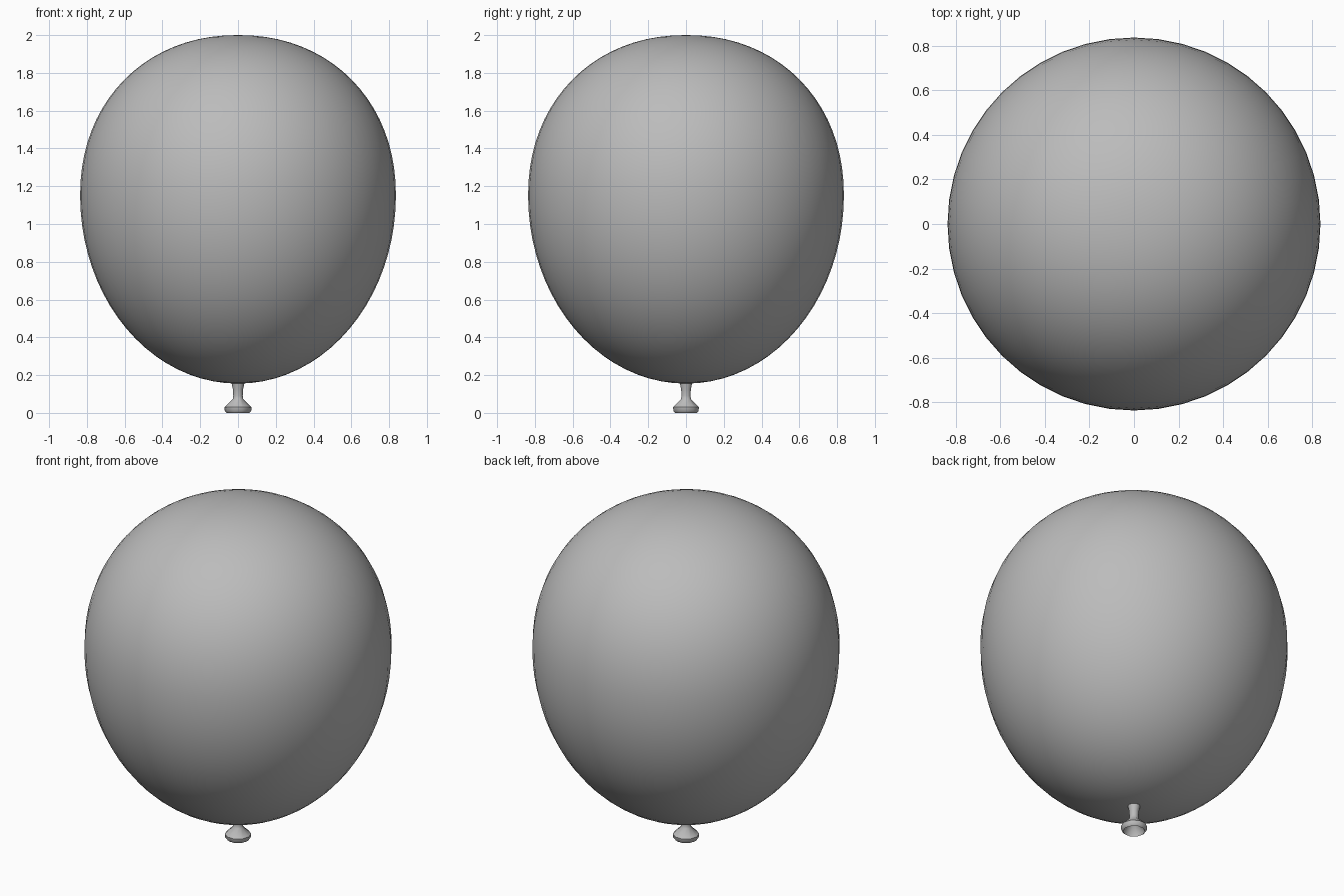
import bpy, bmesh, math

if "Cube" in bpy.data.objects:
    bpy.data.objects.remove(bpy.data.objects["Cube"], do_unlink=True)


def make_material(name, rgb):
    mat = bpy.data.materials.new(name)
    mat.use_nodes = True
    colour = (*rgb, 1.0)
    mat.diffuse_color = colour
    bsdf = next(n for n in mat.node_tree.nodes if n.type == 'BSDF_PRINCIPLED')
    bsdf.inputs["Base Color"].default_value = colour
    return mat


def lathe(name, profile, sides, mat, angle):
    """Spin a bottom-to-top list of (radius, z) about the z axis."""
    bm = bmesh.new()
    rings = []
    for r, z in profile:
        if r < 1e-4:
            rings.append([bm.verts.new((0, 0, z))])
        else:
            turns = [2 * math.pi * i / sides for i in range(sides)]
            rings.append([bm.verts.new((r * math.cos(a), r * math.sin(a), z)) for a in turns])
    for low, high in zip(rings, rings[1:]):
        for i in range(sides):
            j = (i + 1) % sides
            quad = [low[i % len(low)], low[j % len(low)],
                    high[j % len(high)], high[i % len(high)]]
            bm.faces.new(list(dict.fromkeys(quad)))
    bmesh.ops.recalc_face_normals(bm, faces=bm.faces)
    mesh = bpy.data.meshes.new(name)
    bm.to_mesh(mesh)
    bm.free()
    mesh.materials.append(mat)
    obj = bpy.data.objects.new(name, mesh)
    bpy.context.collection.objects.link(obj)
    bpy.ops.object.select_all(action='DESELECT')
    obj.select_set(True)
    bpy.context.view_layer.objects.active = obj
    bpy.ops.object.shade_smooth_by_angle(angle=math.radians(angle))
    return obj


grey = make_material("rubber_grey", (0.5, 0.5, 0.5))

# Balloon body: half-ellipse below the widest ring, slightly squarer dome above
WIDEST, RADIUS, BOTTOM, TOP = 1.15, 0.836, 0.155, 2.0
STEPS = 40
body = []
for k in range(STEPS + 1):
    t = -math.pi / 2 + math.pi * k / STEPS
    c, s = max(math.cos(t), 0.0), math.sin(t)
    if s <= 0:
        body.append((RADIUS * c, WIDEST + (WIDEST - BOTTOM) * s))
    else:
        p = 2 / 2.12
        body.append((RADIUS * c ** p, WIDEST + (TOP - WIDEST) * s ** p))
lathe("balloon_body", body, 48, grey, 60)

# Nozzle: narrow neck, flared lip and a hollow underside
nozzle = [(0.0, 0.075), (0.02, 0.065), (0.055, 0.018), (0.06, 0.0),
          (0.07, 0.010), (0.072, 0.030), (0.028, 0.072),
          (0.025, 0.09), (0.027, 0.125), (0.036, 0.165)]
lathe("nozzle", nozzle, 10, grey, 40)
